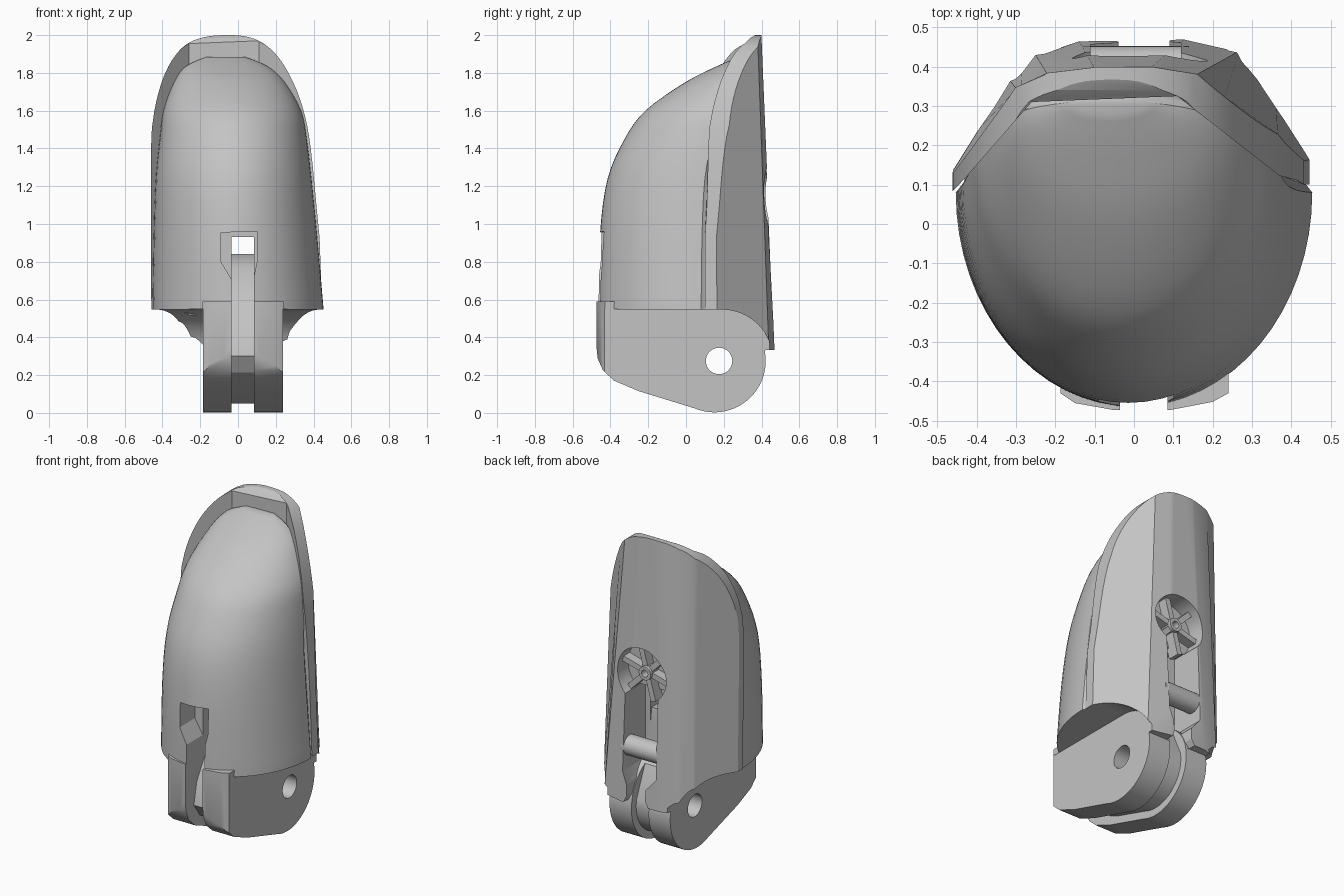
import bpy, bmesh, math
from mathutils import Vector

cube = bpy.data.objects.get("Cube")
if cube:
    bpy.data.objects.remove(cube, do_unlink=True)

grey = bpy.data.materials.new("plain grey")
grey.use_nodes = True
grey.diffuse_color = (0.55, 0.55, 0.55, 1)
grey.node_tree.nodes["Principled BSDF"].inputs["Base Color"].default_value = grey.diffuse_color


def loft(name, rings):
    """Closed solid through rings that share a point count."""
    bm = bmesh.new()
    loops = [[bm.verts.new(p) for p in ring] for ring in rings]
    n = len(loops[0])
    for a, b in zip(loops, loops[1:]):
        for i in range(n):
            j = (i + 1) % n
            bm.faces.new((a[i], a[j], b[j], b[i]))
    bm.faces.new(loops[0][::-1])
    bm.faces.new(loops[-1])
    bmesh.ops.recalc_face_normals(bm, faces=bm.faces)
    mesh = bpy.data.meshes.new(name)
    bm.to_mesh(mesh)
    bm.free()
    mesh.materials.append(grey)
    ob = bpy.data.objects.new(name, mesh)
    bpy.context.collection.objects.link(ob)
    return ob


def prism(name, pts, axis, lo, hi):
    """Extrude a flat outline along x (points are y, z) or y (points are x, z)."""
    def place(p, d):
        return (d, p[0], p[1]) if axis == "x" else (p[0], d, p[1])
    return loft(name, [[place(p, d) for p in pts] for d in (lo, hi)])


def arc(cx, cy, r, start, end, n):
    steps = [math.radians(start + (end - start) * i / n) for i in range(n + 1)]
    return [(cx + r * math.cos(t), cy + r * math.sin(t)) for t in steps]


def disc(name, c, r, axis, lo, hi, n=40):
    return prism(name, arc(c[0], c[1], r, 0, 360 - 360 / n, n - 1), axis, lo, hi)


def volume(mesh):
    bm = bmesh.new()
    bm.from_mesh(mesh)
    v = bm.calc_volume(signed=True)
    bm.free()
    return v


def combine(ob, other, operation):
    """Boolean with the first solver whose volume changes the right way."""
    before = volume(ob.data)
    mod = ob.modifiers.new("cut", "BOOLEAN")
    mod.operation, mod.object = operation, other
    result = None
    for solver, tolerant in (("MANIFOLD", False), ("EXACT", False), ("EXACT", True)):
        mod.solver, mod.use_hole_tolerant = solver, tolerant
        ev = ob.evaluated_get(bpy.context.evaluated_depsgraph_get())
        mesh = bpy.data.meshes.new_from_object(ev)
        after = volume(mesh)
        good = after > before + 1e-7 if operation == "UNION" else 0 < after < before - 1e-7
        if good:
            result = mesh
            break
        bpy.data.meshes.remove(mesh)
    ob.modifiers.clear()
    if result:
        ob.data = result
    bpy.data.objects.remove(other, do_unlink=True)


def smooth_rows(rows, steps):
    """Catmull-Rom interpolation between rows of numbers."""
    rows = [Vector(r) for r in rows]
    out = []
    for i in range(len(rows) - 1):
        p0, p1 = rows[max(i - 1, 0)], rows[i]
        p2, p3 = rows[i + 1], rows[min(i + 2, len(rows) - 1)]
        for s in range(steps):
            t = s / steps
            out.append(p1 + (p2 - p0) * (t / 2) + (2 * p0 - 5 * p1 + 4 * p2 - p3) * (t * t / 2)
                       + (3 * p1 - p0 - 3 * p2 + p3) * (t ** 3 / 2))
    return out + [rows[-1]]


# Rounded finger pad: height, centre x, centre y, half width, front depth
pad_rows = [
    (0.55, 0, 0.08, 0.453, 0.545), (0.95, -0.014, 0.085, 0.432, 0.54),
    (1.24, -0.023, 0.1, 0.412, 0.515), (1.45, -0.025, 0.14, 0.389, 0.465),
    (1.6, -0.03, 0.19, 0.365, 0.405), (1.75, -0.045, 0.25, 0.295, 0.255),
    (1.836, -0.06, 0.29, 0.215, 0.125), (1.885, -0.065, 0.31, 0.1, 0.03)]
heights = [tuple(row) for row in smooth_rows(pad_rows, 4)]
heights.insert(0, (-0.1,) + heights[0][1:])
pad_rings = []
for z, cx, cy, a, b in heights:
    ring = []
    for i in range(64):
        t = math.tau * i / 64
        front = math.sin(t) < 1e-6
        width, depth = (a, b) if front else (a * 0.96, 0.345 - cy)
        ring.append((cx + width * math.cos(t), cy + depth * math.sin(t), z))
    pad_rings.append(ring)
body = loft("fingertip_body", pad_rings)

# Faceted back shell, clipped by its rounded outline
low = [(-0.47, 0.08), (-0.47, 0.13), (-0.32, 0.37), (-0.26, 0.445), (-0.15, 0.482), (0.15, 0.488),
       (0.295, 0.455), (0.47, 0.17), (0.47, 0.1), (0.37, 0.13), (0.11, 0.325), (-0.26, 0.31)]
high = [(-0.47, 0.07), (-0.47, 0.11), (-0.3, 0.345), (-0.22, 0.38), (-0.1, 0.395), (0.04, 0.395),
        (0.15, 0.375), (0.39, 0.15), (0.39, 0.1), (0.37, 0.12), (0.11, 0.325), (-0.26, 0.31)]
shell = loft("back_shell", [[(x, y, -0.13) for x, y in low], [(x, y, 2.1) for x, y in high]])
outline = [(-0.457, -0.2), (-0.46, 0.9), (-0.46, 1.4), (-0.45, 1.55), (-0.425, 1.68), (-0.385, 1.8),
           (-0.33, 1.895), (-0.26, 1.96), (-0.16, 1.993), (-0.05, 2), (0.04, 1.993), (0.12, 1.965),
           (0.19, 1.91), (0.25, 1.83), (0.31, 1.71), (0.355, 1.57), (0.385, 1.4), (0.415, 1.1),
           (0.46, 0.55), (0.465, -0.2)]
outline = [tuple(p)[:2] for p in smooth_rows(outline, 3)]
combine(shell, prism("outline", outline, "y", -1, 1), "INTERSECT")
combine(body, shell, "UNION")

# Squarer front of the hinge fork
plan = [(-0.187, 0.2), (-0.187, -0.43), (-0.15, -0.455), (-0.05, -0.473), (0.09, -0.473),
        (0.2, -0.452), (0.24, -0.43), (0.24, 0.2)]
combine(body, loft("fork", [[(x, y, z) for x, y in plan] for z in (-0.16, 0.59)]), "UNION")

# Side profile with the rounded hinge at the bottom and the rounded lip at the top
hinge, knuckle = (0.175, 0.275), (0.15, 0.275)
profile = [(-0.7, 1.87), (-0.7, 0.36), (-0.475, 0.36), (-0.468, 0.29), (-0.44, 0.225), (-0.38, 0.17),
           (-0.25, 0.115)] + arc(*knuckle, 0.272, 247, 372, 24)
profile += [(0.7, 0.335), (0.7, 2.1), (0.385, 2.01), (0.34, 1.985), (0.31, 1.955), (0.2, 1.89)]
combine(body, prism("profile", profile, "x", -1, 1), "INTERSECT")

# Undercut either side of the fork, following the hinge
under = [(-0.8, 0.55)] + arc(0.19, 0.275, 0.272, 90, 0, 16) + [(0.8, 0.275), (0.8, -0.3), (-0.8, -0.3)]
for lo, hi in ((-1, -0.185), (0.238, 1)):
    combine(body, prism("undercut", under, "x", lo, hi), "DIFFERENCE")
combine(body, disc("pin_hole", hinge, 0.07, "x", -1, 1), "DIFFERENCE")

# Cord channel running around a core between the fork arms
channel = prism("channel", [(-0.8, -0.2), (0.8, -0.2), (0.8, 0.93), (-0.8, 0.93)], "x", -0.035, 0.085)
core = [(0.02, 0.84), (-0.12, 0.77), (-0.25, 0.62), (-0.36, 0.44), (-0.39, 0.3), (-0.33, 0.215),
        (-0.2, 0.15)] + arc(*knuckle, 0.225, 247, 370, 14)
core += [(0.3, 0.48), (0.25, 0.6), (0.22, 0.84)]
combine(channel, prism("core", core, "x", -0.5, 0.5), "DIFFERENCE")
combine(body, channel, "DIFFERENCE")

# Front window, corner nicks, back slot and round recess
combine(body, prism("window", [(-0.09, 0.8), (-0.03, 0.7), (0.08, 0.7), (0.1, 0.8), (0.1, 0.96),
                               (-0.09, 0.955)], "y", -0.8, -0.3), "DIFFERENCE")
for x, s in ((-0.08, -1), (0.12, 1)):
    nick = [(x, 0.67), (x + s * 0.012, 0.635), (x + s * 0.05, 0.62), (x, 0.615)]
    combine(body, prism("nick", nick, "y", -0.8, -0.415), "DIFFERENCE")
slot = [(-0.11, 1.02), (-0.11, 0.52), (-0.04, 0.44), (-0.04, 0.37), (-0.08, 0.3),
        (0.12, 0.3), (0.09, 0.37), (0.09, 0.44), (0.12, 0.52), (0.12, 1.02)]
slot_cut = prism("slot", slot, "y", 0.23, 0.8)
combine(slot_cut, disc("keep_hinge", knuckle, 0.274, "x", -1, 1), "DIFFERENCE")
combine(body, slot_cut, "DIFFERENCE")
wheel = (0.015, 1.135)
combine(body, disc("recess", wheel, 0.172, "y", 0.31, 0.8), "DIFFERENCE")

# Cross rod, hub ring and spokes of the cord anchor
rod = disc("cross_rod", (0.39, 0.66), 0.062, "x", -0.13, 0.14)
hub = disc("anchor_hub", wheel, 0.042, "y", 0.29, 0.39, 24)
combine(hub, disc("hub_hole", wheel, 0.022, "y", 0.33, 0.5, 20), "DIFFERENCE")
parts = [body, rod, hub]
for k in range(6):
    t = math.radians(60 * k + 15)
    d, n = Vector((math.cos(t), math.sin(t))), Vector((-math.sin(t), math.cos(t))) * 0.017
    c = Vector(wheel)
    pts = [c + d * 0.035 + n, c + d * 0.177 + n, c + d * 0.177 - n, c + d * 0.035 - n]
    parts.append(prism("anchor_spoke", pts, "y", 0.295, 0.37))

bpy.ops.object.select_all(action="DESELECT")
for ob in parts:
    ob.select_set(True)
bpy.context.view_layer.objects.active = body
bpy.ops.object.shade_smooth_by_angle(angle=math.radians(28))
